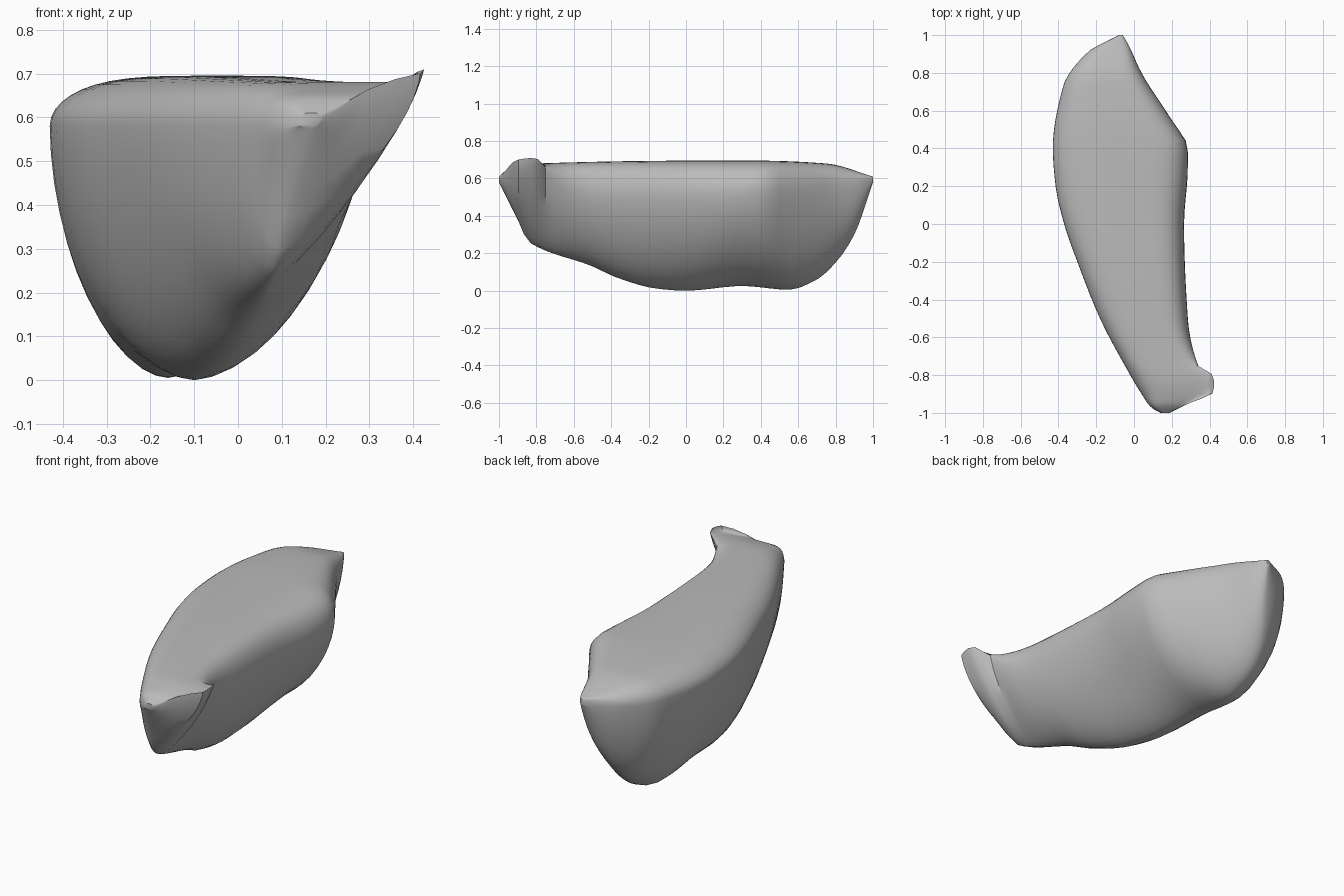
import bpy
import bmesh
import math

default_cube = bpy.data.objects.get("Cube")
if default_cube:
    bpy.data.objects.remove(default_cube, do_unlink=True)

# Guide profiles along the length: each pair is (y, value)
LEFT_EDGE = [(-1, .14), (-.97, .09), (-.9, .04), (-.8, -.02), (-.5, -.18), (-.2, -.3),
             (0, -.37), (.2, -.415), (.4, -.43), (.73, -.375), (.91, -.245), (1, -.08)]
RIGHT_EDGE = [(-1, .19), (-.95, .29), (-.89, .42), (-.81, .425), (-.75, .34), (-.5, .285),
              (0, .265), (.3, .285), (.4, .285), (.55, .2), (.8, .04), (.95, -.03), (1, -.06)]
RIGHT_RIM = [(-1, .6), (-.9, .7), (-.81, .71), (-.73, .64), (-.6, .56), (-.4, .53),
             (.2, .53), (.4, .55), (.7, .56), (1, .6)]
CROWN = [(-1, .61), (-.95, .65), (-.8, .68), (0, .695), (.4, .695), (.75, .68), (1, .61)]
KEEL_X = [(-1, .17), (-.84, .09), (-.5, .02), (0, -.1), (.5, -.16), (.8, -.16), (1, -.07)]
KEEL_Z = [(-1, .58), (-.9, .38), (-.84, .26), (-.5, .13), (-.37, .07), (-.15, .01), (0, 0),
          (.3, .025), (.55, .005), (.7, .06), (.8, .15), (.9, .3), (1, .58)]
RIGHT_FULLNESS = [(-1, 1.8), (-.92, 1.6), (-.84, 1.25), (-.5, 1.6), (.4, 1.65), (1, 1.8)]
LEFT_FULLNESS = 1.85
LEFT_RIM = .58


def sample(profile, y):
    """Smooth interpolation through a profile without overshoot."""
    slopes = [(b[1] - a[1]) / (b[0] - a[0]) for a, b in zip(profile, profile[1:])]
    tangents = [slopes[0]]
    for before, after in zip(slopes, slopes[1:]):
        same_way = before * after > 0
        tangents.append(2 * before * after / (before + after) if same_way else 0)
    tangents.append(slopes[-1])
    i = 0
    while i < len(profile) - 2 and y > profile[i + 1][0]:
        i += 1
    (start, low), (end, high) = profile[i], profile[i + 1]
    span = end - start
    t = (y - start) / span
    ease = t * t * (3 - 2 * t)
    bend_in = t * (1 - t) ** 2 * tangents[i] * span
    bend_out = t * t * (t - 1) * tangents[i + 1] * span
    return low + (high - low) * ease + bend_in + bend_out


def quarter(keel, rim, fullness, steps):
    """Rounded flank from the keel up to a rim, leaving out the rim itself."""
    points = []
    for k in range(steps):
        angle = math.pi / 2 * k / steps
        out = math.sin(angle) ** (2 / fullness)
        down = math.cos(angle) ** (2 / fullness)
        points.append((keel[0] + (rim[0] - keel[0]) * out,
                       rim[1] + (keel[1] - rim[1]) * down))
    return points


def section(y, steps=12):
    """Closed outline: right flank, domed top, left flank."""
    keel = (sample(KEEL_X, y), sample(KEEL_Z, y))
    right = (sample(RIGHT_EDGE, y), sample(RIGHT_RIM, y))
    left = (sample(LEFT_EDGE, y), LEFT_RIM)
    crown = sample(CROWN, y)
    outline = quarter(keel, right, sample(RIGHT_FULLNESS, y), steps)
    for k in range(2 * steps + 1):
        s = math.cos(math.pi * k / (2 * steps))
        mix = (1 - s) / 2
        base = right[1] + (left[1] - right[1]) * mix
        # The right shoulder is tighter than the left one
        power = 5 if s > 0 else 3.4
        dome = math.sqrt(max(0, 1 - abs(s) ** power))
        outline.append((right[0] + (left[0] - right[0]) * mix,
                        base + (crown - base) * dome))
    outline += quarter(keel, left, LEFT_FULLNESS, steps)[:0:-1]
    return [(x, y, z) for x, z in outline]


# Body: sections lofted along the length, packed closer at both ends
bm = bmesh.new()
count = 48
stations = [-math.cos(math.pi * i / count) for i in range(count + 1)]
rings = [[bm.verts.new(p) for p in section(y)] for y in stations]
for near, far in zip(rings, rings[1:]):
    for k in range(len(near)):
        n = (k + 1) % len(near)
        bm.faces.new((near[k], near[n], far[n], far[k]))
bm.faces.new(rings[0])
bm.faces.new(rings[-1])
bmesh.ops.recalc_face_normals(bm, faces=bm.faces)

mesh = bpy.data.meshes.new("curved_body")
bm.to_mesh(mesh)
bm.free()
body = bpy.data.objects.new("curved_body", mesh)
bpy.context.collection.objects.link(body)

# Plain grey surface
grey = bpy.data.materials.new("plain_grey")
grey.use_nodes = True
colour = (.5, .5, .5, 1)
grey.diffuse_color = colour
grey.node_tree.nodes["Principled BSDF"].inputs["Base Color"].default_value = colour
mesh.materials.append(grey)

bpy.context.view_layer.objects.active = body
body.select_set(True)
bpy.ops.object.shade_smooth_by_angle(angle=math.radians(40))
